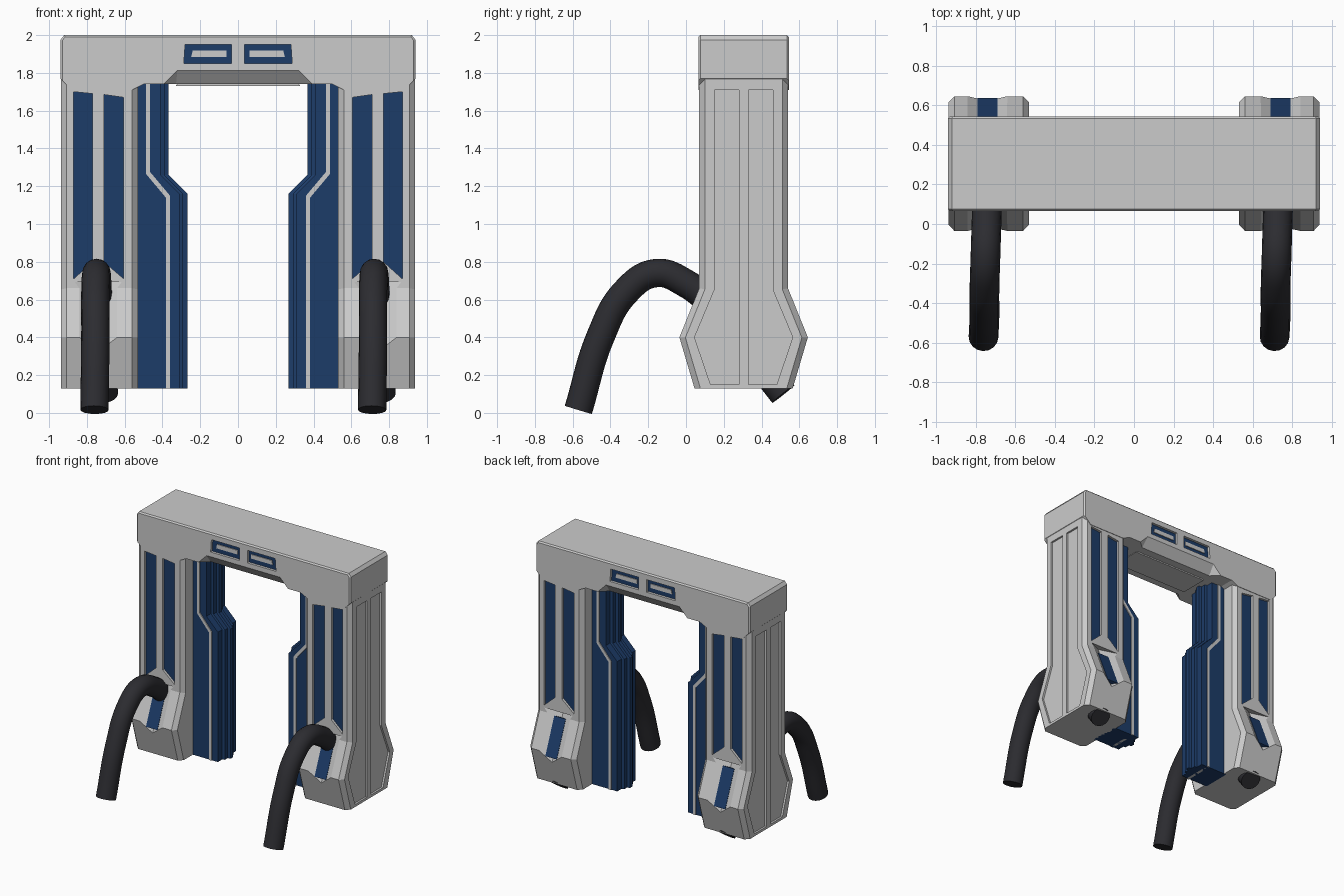
import bpy, bmesh, math
from mathutils import Vector

if "Cube" in bpy.data.objects:
    bpy.data.objects.remove(bpy.data.objects["Cube"])

CY = 0.305          # middle of the gate in y
LX = 0.74           # middle of a leg in x


def material(name, rgb):
    m = bpy.data.materials.new(name)
    m.diffuse_color = (*rgb, 1)
    m.use_nodes = True
    m.node_tree.nodes["Principled BSDF"].inputs["Base Color"].default_value = m.diffuse_color
    return m


BLUE = material("navy", (0.012, 0.045, 0.14))
LIGHT = material("light_grey", (0.72, 0.72, 0.72))
BLACK = material("rubber", (0.025, 0.025, 0.03))


def finish(name, bm, mat=None):
    bmesh.ops.recalc_face_normals(bm, faces=bm.faces)
    me = bpy.data.meshes.new(name)
    bm.to_mesh(me)
    bm.free()
    ob = bpy.data.objects.new(name, me)
    bpy.context.collection.objects.link(ob)
    if mat:
        me.materials.append(mat)
    return ob


def loft(name, rings, mat=None):
    bm = bmesh.new()
    rows = [[bm.verts.new(p) for p in r] for r in rings]
    n = len(rows[0])
    for a, b in zip(rows, rows[1:]):
        for i in range(n):
            bm.faces.new((a[i], a[(i + 1) % n], b[(i + 1) % n], b[i]))
    bm.faces.new(rows[0])
    bm.faces.new(rows[-1][::-1])
    return finish(name, bm, mat)


def prism(name, pts, axis, lo, hi, mat=None):
    at = (lambda u, v, w: (w, u, v)) if axis == 'x' else (lambda u, v, w: (u, w, v))
    return loft(name, [[at(u, v, w) for u, v in pts] for w in (lo, hi)], mat)


def hull(name, pts, mat=None):
    bm = bmesh.new()
    for p in pts:
        bm.verts.new(p)
    bmesh.ops.convex_hull(bm, input=bm.verts)
    return finish(name, bm, mat)


def cut(ob, cutter):
    m = ob.modifiers.new("cut", 'BOOLEAN')
    m.object, m.operation, m.solver = cutter, 'DIFFERENCE', 'EXACT'
    bpy.context.view_layer.objects.active = ob
    bpy.ops.object.modifier_apply(modifier=m.name)
    bpy.data.objects.remove(cutter)


def bevel(ob, width, test):
    bm = bmesh.new()
    bm.from_mesh(ob.data)
    bmesh.ops.bevel(bm, geom=[e for e in bm.edges if test(*[v.co for v in e.verts])],
                    offset=width, segments=1, affect='EDGES')
    bm.to_mesh(ob.data)
    bm.free()


def mirror(ob):
    ob.modifiers.new("mirror", 'MIRROR')


def ywise(y, back):
    return y if back else 2 * CY - y


# Leg with a bulged foot
back_side = [(0.54, 1.9), (0.54, 0.66), (0.645, 0.4), (0.565, 0.13)]
profile = back_side + [(2 * CY - y, z) for y, z in reversed(back_side)]
leg = prism("leg", profile, 'x', 0.53, 0.937)
bevel(leg, 0.03, lambda a, b: abs(a.x - b.x) < 1e-4 and max(a.z, b.z) > 0.14)

# Recessed blue panels on the front and back of the leg
panels = [[(0.87, 1.70), (0.87, 0.71), (0.77, 0.80), (0.77, 1.69)],
          [(0.71, 1.685), (0.71, 0.80), (0.605, 0.71), (0.605, 1.67)]]
for back in (False, True):
    side = "back" if back else "front"
    for i, pts in enumerate(panels):
        cut(leg, prism("cutter", pts, 'y', ywise(0.515, back), ywise(0.7, back)))
        mirror(prism(f"{side}_leg_panel_{i}", pts, 'y', ywise(0.50, back), ywise(0.521, back), BLUE))

    # V-shaped notch on the bulge with a blue slot in its trough
    def slope(w, t, h):
        y = 0.645 - 0.374 * t + 0.927 * h
        return (LX + w, ywise(y, back), 0.4 + 0.927 * t + 0.374 * h)

    cut(leg, hull("cutter", [slope(0, -0.15, -0.05), slope(0, 0.36, -0.05)] +
                  [slope(w, t, 0.05) for w in (-0.2, 0.2) for t in (-0.15, 0.28)]))
    mirror(hull(f"{side}_foot_slot", [slope(w, t, h) for w in (-0.05, 0.05)
                for t in (-0.03, 0.27) for h in (-0.07, -0.022)], BLUE))

# Light panels let into the outer side of the leg
for back in (False, True):
    pts = [(ywise(y, back), z) for y, z in
           [(0.33, 1.71), (0.46, 1.71), (0.46, 0.65), (0.565, 0.4), (0.48, 0.15), (0.33, 0.15)]]
    cut(leg, prism("cutter", pts, 'x', 0.918, 1.0))
    mirror(prism(f"outer_panel_{'back' if back else 'front'}", pts, 'x', 0.90, 0.922, LIGHT))
mirror(leg)

# Cross beam with chamfered lower edges
half = [(0.50, 1.74), (0.56, 1.71), (0.88, 1.71), (0.94, 1.77), (0.94, 1.975), (0.92, 2.0)]
beam = prism("cross_beam", half + [(-x, z) for x, z in reversed(half)], 'y', 0.066, 0.544)
bevel(beam, 0.01, lambda a, b: abs(a.y - b.y) < 1e-4 and min(a.z, b.z) > 1.76)
window = [(0.035, 1.95), (0.28, 1.95), (0.287, 1.85), (0.035, 1.85)]
insert = [(0.06, 1.918), (0.24, 1.918), (0.248, 1.885), (0.06, 1.885)]
for back in (False, True):
    side = "back" if back else "front"
    cut(beam, hull("cutter", [(s * x, ywise(y, back), z) for s in (-1, 1) for x, y, z in
                              [(0.32, 0.55, 1.82), (0.42, 0.55, 1.72), (0.33, 0.47, 1.72)]]))
    # Paired windows
    for s in (-1, 1):
        pts = [(s * x, z) for x, z in window]
        cut(beam, prism("cutter", pts, 'y', ywise(0.52, back), ywise(0.6, back)))
    mirror(prism(f"{side}_window", window, 'y', ywise(0.50, back), ywise(0.524, back), BLUE))
    mirror(prism(f"{side}_window_insert", insert, 'y', ywise(0.51, back), ywise(0.53, back), LIGHT))
prism("underside_plate", [(-0.33, 1.73), (0.33, 1.73), (0.31, 1.76), (-0.31, 1.76)], 'y', 0.19, 0.42)

# Blue inner guards, thinning in steps to a central fin
section = [(0.31, 0.115), (0.31, 0.06), (0.29, 0.055), (0.29, 0.02), (0.268, 0.015)]
rings = []
for z0, z1, shift in [(0.13, 0.13, 0), (1.13, 1.16, 0), (1.25, 1.26, 0.10), (1.745, 1.745, 0.10)]:
    edge = [(0.55, 0.115)] + [(x + shift, d) for x, d in section]
    rings.append([(x, CY + d, z1) for x, d in edge] +
                 [(x, CY - d, z1) for x, d in reversed(edge)])
mirror(loft("inner_guard", rings, BLUE))

# Light stripe running down the guard
stripe = [(0.487, 1.74), (0.487, 1.265), (0.382, 1.14), (0.382, 0.13),
          (0.36, 0.13), (0.36, 1.15), (0.465, 1.275), (0.465, 1.74)]
mirror(prism("guard_stripe", stripe, 'y', CY - 0.122, CY + 0.122, LIGHT))

# Thick cables arching from the ground through each foot
path = [(-0.005, -0.57, 0.016), (0.0, -0.45, 0.41), (0.0, -0.32, 0.64), (0.005, -0.16, 0.74),
        (0.01, 0.0, 0.685), (0.015, 0.15, 0.56), (0.045, 0.515, 0.10)]
for name, cx in (("left_cable", -0.755), ("right_cable", 0.715)):
    cu = bpy.data.curves.new(name, 'CURVE')
    cu.dimensions = '3D'
    cu.bevel_depth, cu.bevel_resolution, cu.use_fill_caps = 0.075, 6, True
    sp = cu.splines.new('BEZIER')
    sp.bezier_points.add(len(path) - 1)
    for bp, p in zip(sp.bezier_points, path):
        bp.co = Vector(p) + Vector((cx, 0, 0))
        bp.handle_left_type = bp.handle_right_type = 'AUTO'
    sp.resolution_u = 8
    cable = bpy.data.objects.new(name, cu)
    bpy.context.collection.objects.link(cable)
    cu.materials.append(BLACK)
    bpy.ops.object.select_all(action='DESELECT')
    cable.select_set(True)
    bpy.context.view_layer.objects.active = cable
    bpy.ops.object.convert(target='MESH')
    bpy.ops.object.shade_smooth_by_angle(angle=math.radians(40))
